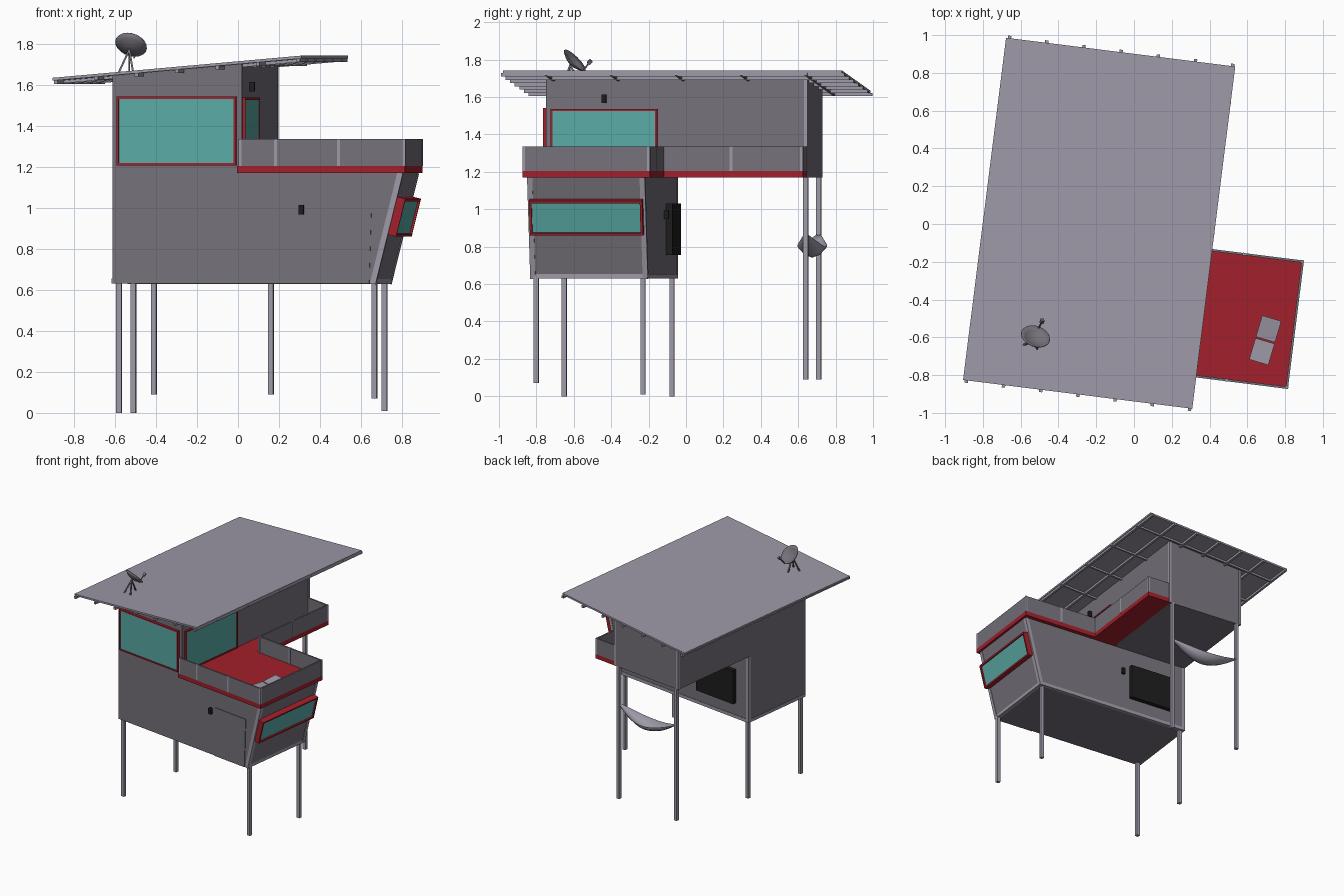
import bpy, math
from mathutils import Vector as V, Matrix
import bmesh

if "Cube" in bpy.data.objects:
    bpy.data.objects.remove(bpy.data.objects["Cube"])

YAW = -math.radians(7.16)      # the whole house is turned a little in plan


def material(name, r, g, b):
    m = bpy.data.materials.new(name)
    m.diffuse_color = (r, g, b, 1)
    m.use_nodes = True
    m.node_tree.nodes["Principled BSDF"].inputs["Base Color"].default_value = m.diffuse_color
    return m


WALL = material("wall_grey", .18, .165, .195)
LIGHT = material("pale_lilac_grey", .34, .32, .385)
RED = material("red", .36, .014, .024)
GLASS = material("teal_glass", .10, .40, .38)
BLACK = material("black", .012, .012, .013)


def mesh(name, verts, faces, mat, turned=True, smooth=False):
    me = bpy.data.meshes.new(name)
    me.from_pydata([tuple(v) for v in verts], [], faces)
    bm = bmesh.new()
    bm.from_mesh(me)
    bmesh.ops.recalc_face_normals(bm, faces=bm.faces)
    for f in bm.faces:
        f.smooth = smooth
    bm.to_mesh(me)
    bm.free()
    me.materials.append(mat)
    ob = bpy.data.objects.new(name, me)
    bpy.context.collection.objects.link(ob)
    if turned:
        ob.rotation_euler.z = YAW
    return ob


BOX_FACES = [(0, 1, 2, 3), (4, 5, 6, 7), (0, 1, 5, 4), (1, 2, 6, 5), (2, 3, 7, 6), (3, 0, 4, 7)]


def slab(name, o, a, b, c, mat, turned=True):
    """Box spanned by three edge vectors from corner o."""
    o, a, b, c = V(o), V(a), V(b), V(c)
    base = [o, o + a, o + a + b, o + b]
    return mesh(name, base + [p + c for p in base], BOX_FACES, mat, turned)


def box(name, x0, x1, y0, y1, z0, z1, mat):
    return slab(name, (x0, y0, z0), (x1 - x0, 0, 0), (0, y1 - y0, 0), (0, 0, z1 - z0), mat)


def profile(name, pts, y0, y1, mat):
    """Extrude an x-z outline along y."""
    n = len(pts)
    verts = [(x, y, z) for y in (y0, y1) for x, z in pts]
    faces = [tuple(range(n)), tuple(range(n, 2 * n))]
    faces += [(i, (i + 1) % n, (i + 1) % n + n, i + n) for i in range(n)]
    return mesh(name, verts, faces, mat)


def beam(name, p, q, s, mat, turned=True):
    p, q = V(p), V(q)
    d = (q - p).normalized()
    a = d.cross(V((0, 1, 0) if abs(d.y) < .9 else (1, 0, 0))).normalized() * s
    b = d.cross(a).normalized() * s
    return slab(name, p - a / 2 - b / 2, a, b, q - p, mat, turned)


def window(name, o, a, b, n, bar, depth):
    """Red frame around a glass pane; a and b span the opening, n points out."""
    o, a, b, n = V(o), V(a), V(b), V(n).normalized() * depth
    ah, bh = a.normalized() * bar, b.normalized() * bar
    slab(name + "_frame_bottom", o, a, bh, n, RED)
    slab(name + "_frame_top", o + b - bh, a, bh, n, RED)
    slab(name + "_frame_start", o + bh, ah, b - 2 * bh, n, RED)
    slab(name + "_frame_end", o + a - ah + bh, ah, b - 2 * bh, n, RED)
    slab(name + "_glass", o + ah + bh, a - 2 * ah, b - 2 * bh, n * .75, GLASS)


# main dimensions in the turned frame
L, R, F, B = -.525, .112, -.74, .667      # upper storey
LB, RB, RT = -.112, .765, .90             # lower room: back, right bottom, right top
Z0, Z1, Z2 = .63, 1.17, 1.205


def roof_z(x):
    return 1.742 - .0885 * (.428 - x)


# storeys
profile("lower_room", [(L, Z0), (RB, Z0), (RT, Z1), (L, Z1)], F, LB, WALL)
profile("upper_storey", [(L, Z1), (R, Z1), (R, roof_z(R) - .013), (L, roof_z(L) - .013)], F, B, WALL)

# roof sheet, rafters and purlins
x0, x1 = -.795, .428
profile("roof_sheet", [(x0, roof_z(x0) - .014), (x1, roof_z(x1) - .014), (x1, roof_z(x1)), (x0, roof_z(x0))],
        -.932, .894, LIGHT)
for i in range(7):
    x = -.777 + .1985 * i
    z = roof_z(x) - .022
    beam("rafter", (x, -.945, z), (x, .907, z), .018, LIGHT)
for y in (-.70, -.35, 0, .35, .70):
    beam("purlin", (x0 + .01, y, roof_z(x0) - .021), (x1, y, roof_z(x1) - .021), .014, LIGHT)

# red deck and side walkway
box("deck", .09, .917, -.765, -.08, Z1, Z2, RED)
box("walkway", R - .01, .30, -.08, B, Z1, Z2, RED)

# parapet panels with pale posts
t, ZP = .012, 1.335
box("parapet_front", .10, .917, -.765, -.765 + t, Z2, ZP, WALL)
box("parapet_right", .917 - t, .917, -.765 + t, -.08 - t, Z2, ZP, WALL)
box("parapet_back", .30 - t, .917, -.08 - t, -.08, Z2, ZP, WALL)
box("parapet_walkway", .30 - t, .30, -.08, B - t, Z2, ZP, WALL)
box("parapet_end", R, .30, B - t, B, Z2, ZP, WALL)
for x, y in ((.106, -.759), (.28, -.759), (.59, -.759), (.911, -.759), (.911, -.086),
             (.60, -.086), (.294, -.086), (.294, .28), (.294, B - .006)):
    beam("parapet_post", (x, y, Z2), (x, y, ZP + .001), .015, LIGHT)

# stilts: turned-frame positions found from plan positions
unturn = Matrix.Rotation(-YAW, 3, 'Z')
for x, y, zb, zt in ((-.58, -.65, 0, Z0), (-.51, -.075, 0, Z0), (.665, -.80, .07, Z0),
                     (.715, -.23, .01, Z0), (-.41, .71, .09, Z1), (.16, .64, .09, Z1)):
    p = unturn @ V((x, y, 0))
    beam("stilt", (p.x, p.y, zb), (p.x, p.y, zt + .01), .026, LIGHT)

# pale trim: sill beams, leaning corner posts, upper corner post
e = .014
for y in (F + e - .003, LB - e + .003):
    beam("leaning_corner_post", (RB - e + .004, y, Z0), (RT - e + .004, y, Z1), .028, LIGHT)
beam("back_sill", (L, LB - .010, Z0 + .012), (RB, LB - .010, Z0 + .012), .026, LIGHT)
beam("right_sill", (RB - .008, F, Z0 + .013), (RB - .008, LB, Z0 + .013), .028, LIGHT)
beam("left_sill", (L + .010, F, Z0 + .013), (L + .010, LB, Z0 + .013), .026, LIGHT)
beam("lower_back_corner", (L + .010, LB - .010, Z0), (L + .010, LB - .010, Z1), .026, LIGHT)
beam("upper_back_corner", (R - .007, B - .007, Z1), (R - .007, B - .007, roof_z(R) - .015), .02, LIGHT)
beam("upper_left_corner", (L + .007, B - .007, Z1), (L + .007, B - .007, roof_z(L) - .015), .02, LIGHT)

# windows
window("front_window", (-.502, F, 1.207), (.587, 0, 0), (0, 0, .335), (0, -1, 0), .011, .02)
window("side_window", (R, -.715, 1.207), (0, .575, 0), (0, 0, .33), (1, 0, 0), .011, .014)
window("leaning_window", (RB + .25 * .24, -.732, .87), (0, .61, 0), (.25 * .185, 0, .185), (1, 0, -.25), .013, .045)

# door, black shutter and wall lamps
mesh("door", [(x, y, z) for y in (F, F - .005) for x, z in ((.436, Z0), (.738, Z0), (.75, 1.025), (.436, 1.025))],
     BOX_FACES, WALL)
box("back_shutter", -.40, -.03, LB, LB + .035, .755, 1.03, BLACK)
for x, y, z in ((.405, F - .012, .99), (R + .012, -.425, 1.59), (.03, LB + .012, .97)):
    box("wall_lamp", x - .012, x + .012, y - .012, y + .012, z - .023, z + .023, BLACK)

# hammock between the back stilts
p, q = unturn @ V((-.41, .71, .87)), unturn @ V((.16, .64, .87))
N, M = 12, 4
verts = []
for i in range(N + 1):
    s = i / N
    w = math.sin(math.pi * s)
    for j in range(M + 1):
        k = 2 * j / M - 1
        verts.append(p.lerp(q, s) + V((0, k * (.006 + .068 * w), -.125 * w + .055 * w * k * k)))
faces = [(i * (M + 1) + j, i * (M + 1) + j + 1, (i + 1) * (M + 1) + j + 1, (i + 1) * (M + 1) + j)
         for i in range(N) for j in range(M)]
hammock = mesh("hammock", verts, faces, LIGHT, smooth=True)
hammock.modifiers.new("cloth", 'SOLIDIFY').thickness = .004

# lounger on the deck
d, w = V((.285, .958, 0)), V((.958, -.285, 0))
c = V((.695, -.615, 1.232))
slab("lounger_seat", c - w * .053 - d * .122, w * .106, d * .118, (0, 0, .014), LIGHT, False)
slab("lounger_back", c - w * .053 + d * .003, w * .106, d * .118 + V((0, 0, .02)), (0, 0, .014), LIGHT, False)
for a in (-.045, .045):
    for b in (-.10, .08):
        f = c + w * a + d * b
        beam("lounger_leg", (f.x, f.y, Z2), (f.x, f.y, c.z + .004), .009, LIGHT, False)

# satellite dish
axis = V((.25, .68, .68)).normalized()
centre = V((-.525, -.605, 1.785))
rot = axis.to_track_quat('Z', 'Y').to_matrix()
S = 20
verts = [centre - axis * .016]
for r in (.03, .057, .08):
    verts += [centre + rot @ V((r * math.cos(2 * math.pi * k / S), r * math.sin(2 * math.pi * k / S),
                                .03 * (r / .08) ** 2 - .016)) for k in range(S)]
faces = [(0, 1 + k, 1 + (k + 1) % S) for k in range(S)]
for ring in (0, 1):
    b = 1 + ring * S
    faces += [(b + k, b + (k + 1) % S, b + S + (k + 1) % S, b + S + k) for k in range(S)]
dish = mesh("dish", verts, faces, WALL, False, True)
dish.modifiers.new("shell", 'SOLIDIFY').thickness = .004
hub = centre - axis * .02
feed = V((-.487, -.515, 1.787))
down = (V((0, 0, -1)) + axis * axis.z).normalized()
beam("feed_arm", centre + down * .075, feed, .007, WALL, False)
beam("feed_head", feed - axis * .012, feed + axis * .012, .018, WALL, False)
for x, y in ((-.585, -.64), (-.51, -.665), (-.53, -.56)):
    beam("dish_leg", hub, (x, y, 1.652), .009, WALL, False)
